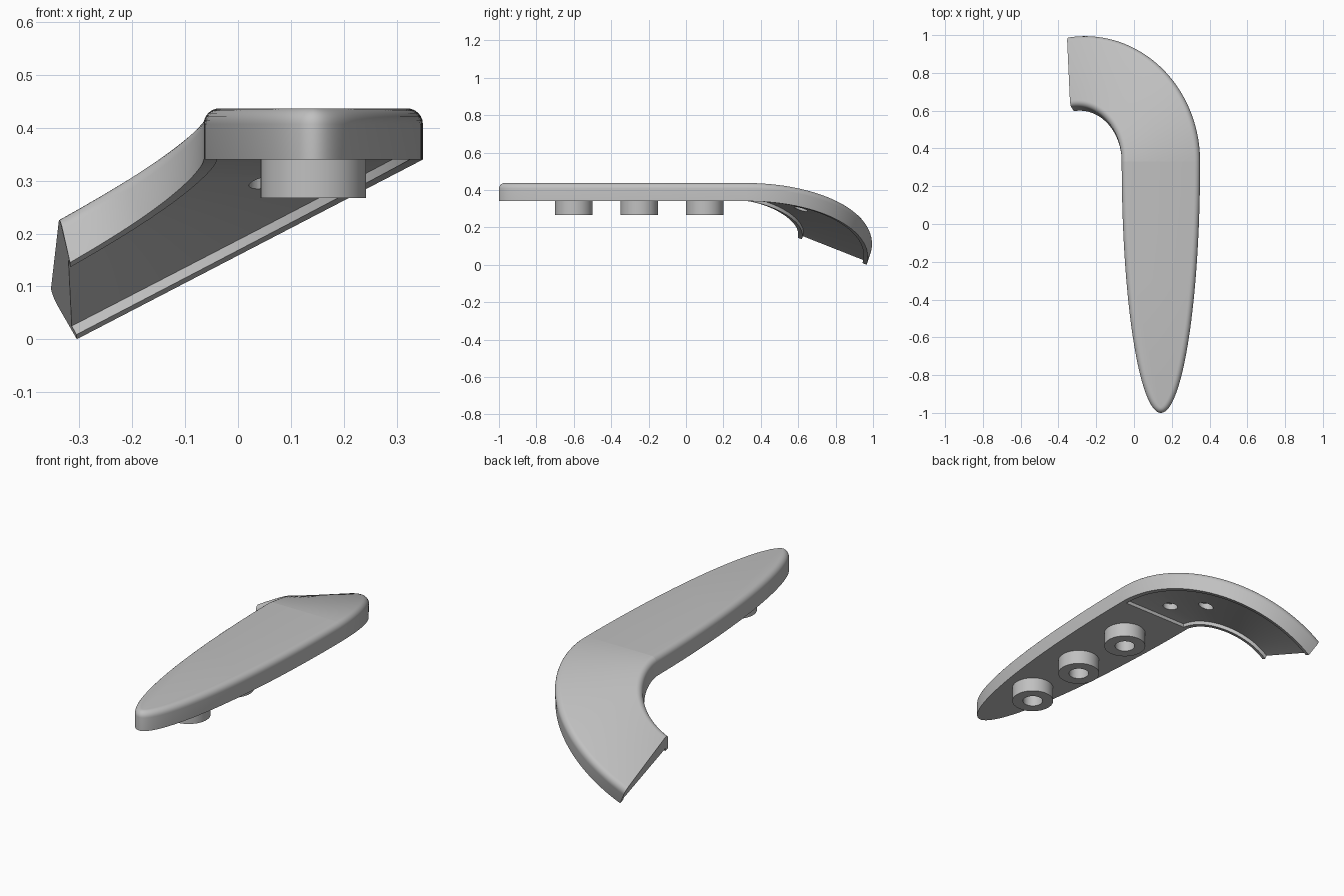
import bpy
import bmesh
from math import sin, cos, pi, radians
from mathutils import Vector

if "Cube" in bpy.data.objects:
    bpy.data.objects.remove(bpy.data.objects["Cube"])

GREY = (0.53, 0.53, 0.53, 1)
mat = bpy.data.materials.new("light grey")
mat.use_nodes = True
mat.diffuse_color = GREY
mat.node_tree.nodes["Principled BSDF"].inputs["Base Color"].default_value = GREY

CX, HALF = 0.1425, 0.2075        # centre line and half width of the grip
JOIN, LENGTH = 0.33, 1.33        # where the bend begins, grip length
BASE, THICK, ROUND = 0.34, 0.097, 0.03
SWEEP = radians(98)
RIM, RECESS = 0.025, 0.018


def make_object(name, bm):
    bmesh.ops.recalc_face_normals(bm, faces=bm.faces)
    mesh = bpy.data.meshes.new(name)
    bm.to_mesh(mesh)
    bm.free()
    mesh.materials.append(mat)
    obj = bpy.data.objects.new(name, mesh)
    bpy.context.collection.objects.link(obj)
    return obj


def loft(name, rings, closed):
    """Bridge rings of points in order and cap the first and the last."""
    bm = bmesh.new()
    loops = [[bm.verts.new(p) for p in ring] for ring in rings]
    n = len(loops[0])
    for a, b in zip(loops, loops[1:]):
        for i in range(n if closed else n - 1):
            j = (i + 1) % n
            bm.faces.new((a[i], a[j], b[j], b[i]))
    bm.faces.new(loops[0])
    bm.faces.new(loops[-1])
    if not closed:
        bm.faces.new([r[0] for r in loops] + [r[-1] for r in reversed(loops)])
    return make_object(name, bm)


def activate(obj):
    bpy.ops.object.select_all(action="DESELECT")
    obj.select_set(True)
    bpy.context.view_layer.objects.active = obj


def drill(obj, centre, radius, depth):
    """Cut a blind round hole upward from the given point."""
    bm = bmesh.new()
    bmesh.ops.create_cone(bm, cap_ends=True, segments=40, radius1=radius,
                          radius2=radius, depth=depth * 2)
    bmesh.ops.translate(bm, verts=bm.verts, vec=centre)
    cutter = make_object("hole_cutter", bm)
    cutter.hide_render = True
    mod = obj.modifiers.new("hole", "BOOLEAN")
    mod.operation = "DIFFERENCE"
    mod.solver = "EXACT"
    mod.object = cutter
    activate(obj)
    bpy.ops.object.modifier_apply(modifier=mod.name)
    bpy.data.objects.remove(cutter)


def smooth(obj, angle=35):
    activate(obj)
    bpy.ops.object.shade_smooth_by_angle(angle=radians(angle))


# Rounded upper edge as (inset, height) steps
edge = [(ROUND * (1 - cos(a)), THICK - ROUND + ROUND * sin(a))
        for a in [i * pi / 12 for i in range(7)]]


# Straight grip: a half ellipse in plan with a rounded top edge
def grip_ring(inset, height):
    ring = []
    for i in range(97):
        a = pi * i / 96
        normal = Vector((cos(a) / HALF, -sin(a) / LENGTH, 0)).normalized()
        point = Vector((CX + HALF * cos(a), JOIN - LENGTH * sin(a), BASE + height))
        ring.append(point - normal * inset)
    return ring


grip = loft("grip", [grip_ring(0, 0)] + [grip_ring(d, h) for d, h in edge], False)


# Bent end: sweeps back, sideways and down, hollowed underneath
def bend_point(angle, across, height):
    k = (1 - cos(angle)) / (1 - cos(SWEEP))
    s = sin(angle)
    bow = 0.022 * sin(pi * angle / SWEEP)
    inner = Vector((CX - HALF - 0.253 * k, JOIN + 0.27 * s, BASE - 0.195 * k - bow))
    outer = Vector((CX + HALF - 0.655 * k, JOIN + 0.642 * s, BASE - 0.34 * k))
    inner_up = Vector((-0.02 * k, 0.03 * s, THICK - 0.008 * k))
    outer_up = Vector((-0.05 * k, 0.03 * s, THICK - 0.01 * k))
    up = inner_up.lerp(outer_up, across) * (height / THICK)
    return inner.lerp(outer, across) + up


rim, width = RIM / (2 * HALF), 2 * HALF
section = [(0, 0), (rim, 0), (rim, RECESS), (0.5, RECESS), (1 - rim, RECESS),
           (1 - rim, 0), (1, 0)]
section += [(1 - d / width, h) for d, h in edge]
section += [(0.5, THICK)]
section += [(d / width, h) for d, h in reversed(edge)]
bend = loft("bent_end", [[bend_point(SWEEP * i / 48, u, h) for u, h in section]
                         for i in range(49)], True)

# Two screw holes under the bent end
for degrees in (13, 38):
    drill(bend, bend_point(radians(degrees), 0.5, RECESS), 0.036, 0.035)

# Three round mounting bosses with blind holes running into the grip
for number, y in enumerate((-0.6, -0.25, 0.1), 1):
    drill(grip, Vector((CX, y, BASE)), 0.048, 0.05)
    bm = bmesh.new()
    outer, inner = [], []
    for i in range(48):
        a = 2 * pi * i / 48
        for radius, store in ((0.1, outer), (0.048, inner)):
            store.append([bm.verts.new((CX + radius * cos(a), y + radius * sin(a), z))
                          for z in (0.267, BASE)])
    for i in range(48):
        j = (i + 1) % 48
        bm.faces.new((outer[i][0], outer[j][0], outer[j][1], outer[i][1]))
        bm.faces.new((inner[j][0], inner[i][0], inner[i][1], inner[j][1]))
        bm.faces.new((outer[j][0], outer[i][0], inner[i][0], inner[j][0]))
    smooth(make_object(f"boss_{number}", bm))

smooth(grip)
smooth(bend)
